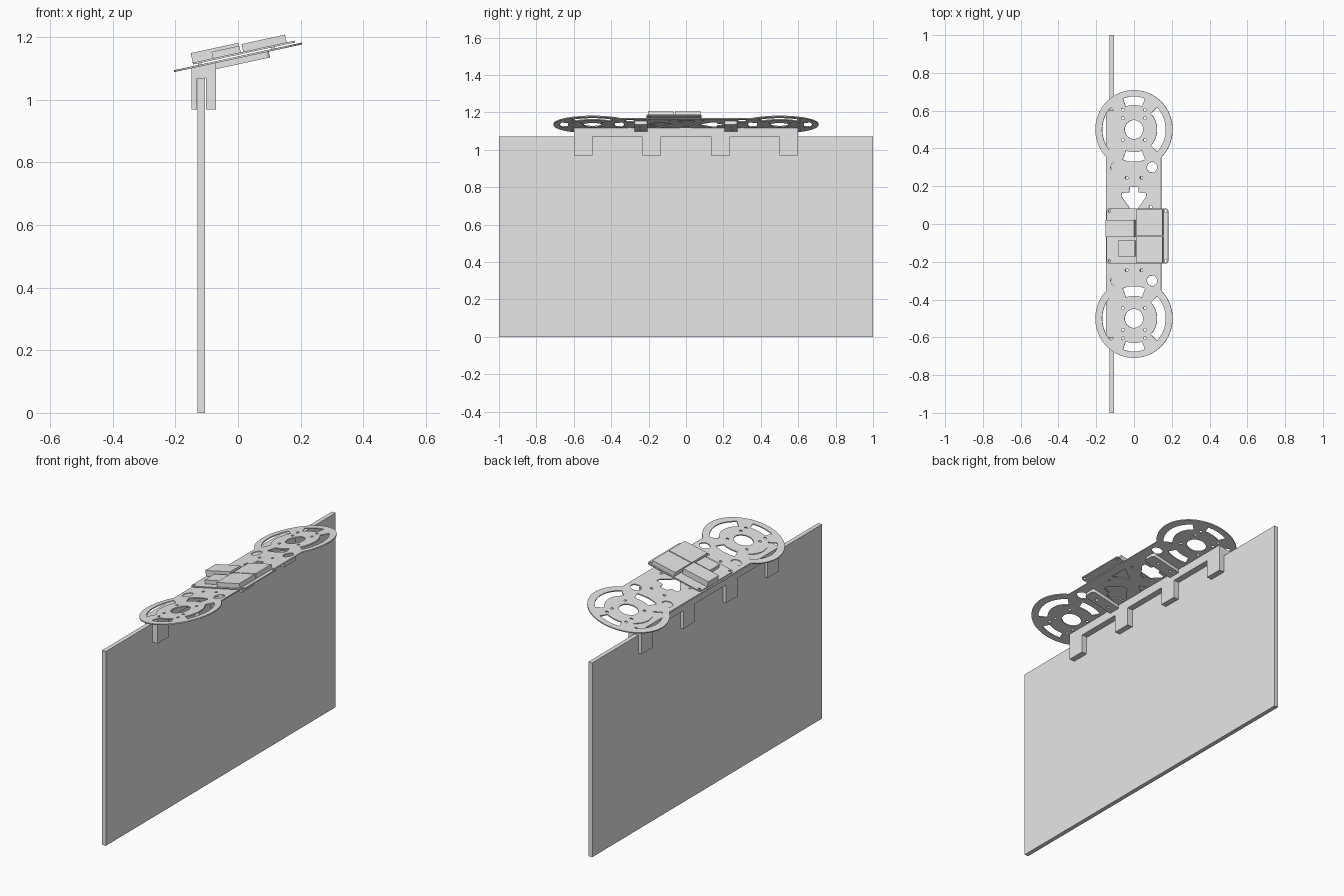
import bpy, bmesh, math
from mathutils import Matrix

if "Cube" in bpy.data.objects:
    bpy.data.objects.remove(bpy.data.objects["Cube"])

grey = bpy.data.materials.new("plain grey")
grey.diffuse_color = (0.8, 0.8, 0.8, 1)
grey.use_nodes = True
grey.node_tree.nodes["Principled BSDF"].inputs["Base Color"].default_value = grey.diffuse_color

# Tilted frame shared by the mounting plate and everything fixed to it
TILT = Matrix.Translation((0, 0, 1.136)) @ Matrix.Rotation(-math.radians(12.2), 4, 'Y')


def finish(name, bm, matrix=None):
    bmesh.ops.remove_doubles(bm, verts=bm.verts, dist=1e-5)
    bmesh.ops.recalc_face_normals(bm, faces=bm.faces)
    if matrix:
        bm.transform(matrix)
    mesh = bpy.data.meshes.new(name)
    bm.to_mesh(mesh)
    bm.free()
    mesh.materials.append(grey)
    ob = bpy.data.objects.new(name, mesh)
    bpy.context.collection.objects.link(ob)
    return ob


def box(name, x, y, z, matrix=None):
    bm = bmesh.new()
    bmesh.ops.create_cube(bm, size=1)
    for v in bm.verts:
        v.co = [r[0] if c < 0 else r[1] for c, r in zip(v.co, (x, y, z))]
    return finish(name, bm, matrix)


def arc(cx, cy, r, a0, a1, n):
    return [(cx + r * math.cos(math.radians(a0 + (a1 - a0) * i / n)),
             cy + r * math.sin(math.radians(a0 + (a1 - a0) * i / n))) for i in range(n + 1)]


def circle(cx, cy, r, n=16):
    return arc(cx, cy, r, 0, 360, n)[:-1]


def sector(cy, r0, r1, mid, half):
    return arc(0, cy, r1, mid - half, mid + half, 14) + arc(0, cy, r0, mid + half, mid - half, 14)


def rounded(x0, x1, y0, y1, r):
    return (arc(x1 - r, y1 - r, r, 0, 90, 5) + arc(x0 + r, y1 - r, r, 90, 180, 5)
            + arc(x0 + r, y0 + r, r, 180, 270, 5) + arc(x1 - r, y0 + r, r, 270, 360, 5))


def sheet(name, loops, z0, z1):
    """Flat sheet from an outline and hole loops, placed in the tilted frame."""
    cu = bpy.data.curves.new(name, 'CURVE')
    cu.dimensions = '2D'
    cu.fill_mode = 'BOTH'
    cu.extrude = (z1 - z0) / 2
    for pts in loops:
        sp = cu.splines.new('POLY')
        sp.points.add(len(pts) - 1)
        for p, (x, y) in zip(sp.points, pts):
            p.co = (x, y, 0, 1)
        sp.use_cyclic_u = True
    tmp = bpy.data.objects.new(name + "_outline", cu)
    bpy.context.collection.objects.link(tmp)
    bpy.context.view_layer.update()
    mesh = tmp.evaluated_get(bpy.context.evaluated_depsgraph_get()).to_mesh()
    bm = bmesh.new()
    bm.from_mesh(mesh)
    bpy.data.objects.remove(tmp)
    return finish(name, bm, TILT @ Matrix.Translation((0, 0, (z0 + z1) / 2)))


# Upright panel
box("panel", (-0.129, -0.105), (-1, 1), (0, 1.07))

# Mounting plate: two round ends joined by a straight body
loops = [arc(0, 0.5, 0.209, -45, 225, 60) + arc(0, -0.5, 0.209, 135, 405, 60)]
for s in (1, -1):
    c = 0.5 * s
    loops.append(circle(0, c, 0.05, 32))
    loops += [sector(c, 0.125, 0.172, 0, 43), sector(c, 0.125, 0.172, 180, 43)]
    loops += [sector(c, 0.13, 0.175, 90 * s, 20), sector(c, 0.12, 0.17, -90 * s, 21)]
    # Arrow shaped cutout
    half = [(0.022, 0.195), (0.026, 0.168), (0.066, 0.163), (0.064, 0.14), (0.012, 0.07)]
    loops.append([(x, y * s) for x, y in half] + [(-x, y * s) for x, y in reversed(half)])
    # Side cutout in the middle
    loops.append([(0.03 * s, 0), (0.105 * s, 0.055), (0.105 * s, -0.055)])
    # Cable and screw holes
    for m in (1, -1):
        loops.append(circle(0.098 * m, 0.3 * s, 0.028, 24))
        for x, y in ((0.06, 0.605), (0.06, 0.56), (0.06, 0.445), (0.04, 0.245), (0.09, 0.09)):
            loops.append(circle(x * m, y * s, 0.008, 12))
sheet("mounting_plate", loops, -0.003, 0.003)

# Bracket beam with a sloped top that meets the plate
bm = bmesh.new()
profile = [(-0.148, 1.07), (-0.07, 1.07), (-0.07, 1.12), (-0.148, 1.103)]
face = bm.faces.new([bm.verts.new((x, -0.6, z)) for x, z in profile])
ext = bmesh.ops.extrude_face_region(bm, geom=[face])
bmesh.ops.translate(bm, vec=(0, 1.2, 0), verts=[g for g in ext["geom"] if isinstance(g, bmesh.types.BMVert)])
finish("bracket_beam", bm)

# Clip legs on both sides of the panel
for i, y in enumerate((-0.6, -0.235, 0.135, 0.5)):
    box(f"back_leg_{i}", (-0.148, -0.131), (y, y + 0.1), (0.97, 1.072))
    box(f"front_leg_{i}", (-0.102, -0.07), (y, y + 0.1), (0.97, 1.072))

# Support arms under the plate
for s, side in ((1, "rear"), (-1, "front")):
    c = 0.24 * s
    sheet(f"{side}_support_arm",
          [rounded(-0.085, 0.1, c - 0.035, c + 0.035, 0.015)]
          + [circle(x, 0.245 * s, 0.008, 12) for x in (-0.04, 0.04)], -0.022, -0.003)

# Circuit board with corner holes
sheet("circuit_board", [rounded(-0.145, 0.188, -0.21, 0.083, 0.015)]
      + [circle(x, y, 0.007, 12) for x in (-0.13, 0.174) for y in (-0.195, 0.068)], 0.008, 0.014)
for x in (-0.13, 0.11):
    for y in (-0.16, 0.04):
        box("board_spacer", (x, x + 0.012), (y, y + 0.012), (0.002, 0.009), TILT)

# Connector blocks on the board
box("large_connector", (-0.145, 0.01), (-0.07, 0.022), (0.013, 0.045), TILT)
box("small_connector", (-0.079, 0.012), (-0.172, -0.087), (0.013, 0.035), TILT)
box("rear_module", (0.02, 0.162), (-0.06, 0.078), (0.013, 0.039), TILT)
box("front_module", (0.02, 0.162), (-0.204, -0.066), (0.013, 0.039), TILT)
